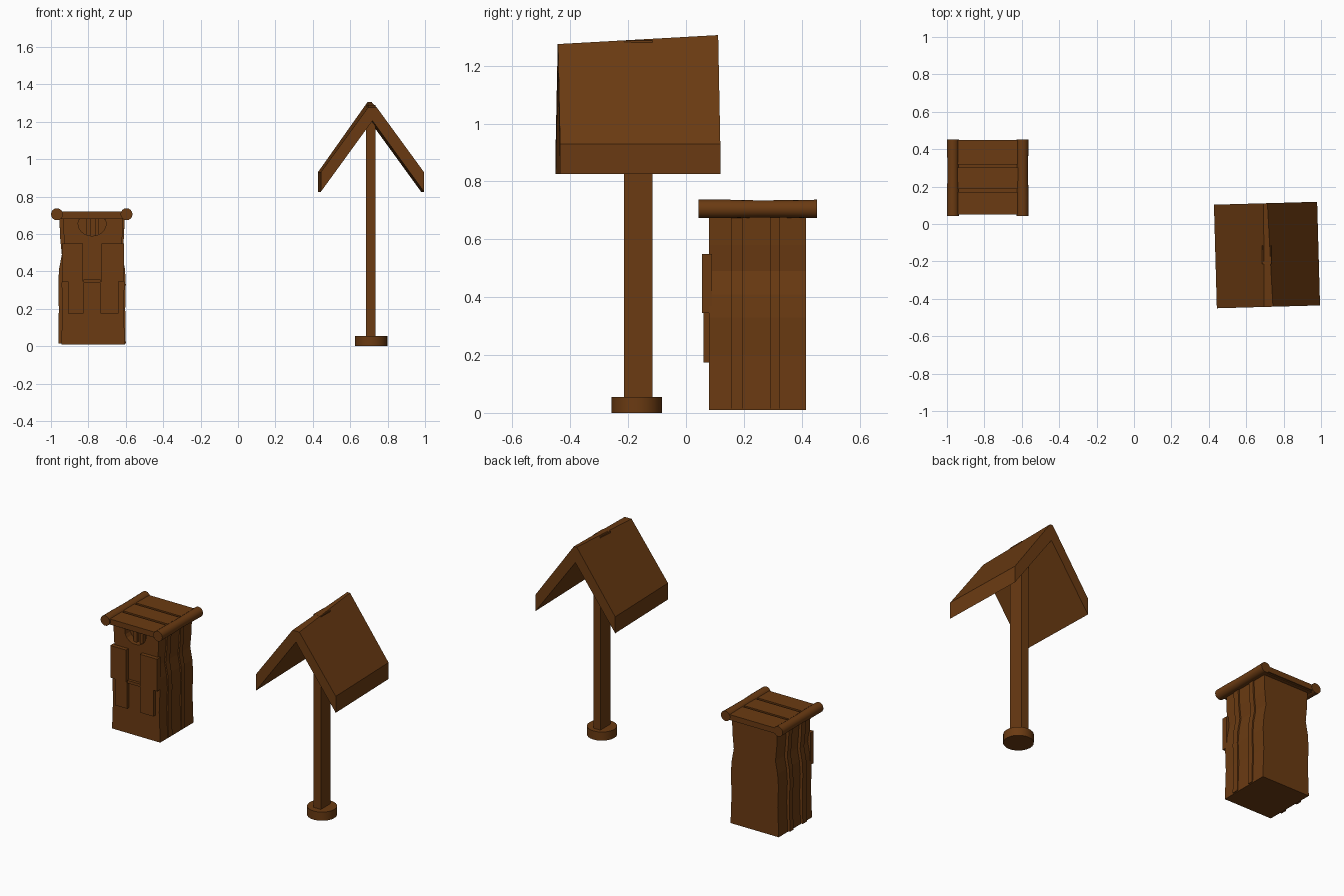
import bpy, bmesh, math
from mathutils import Vector

if "Cube" in bpy.data.objects:
    bpy.data.objects.remove(bpy.data.objects["Cube"])

wood = bpy.data.materials.new("brown_wood")
wood.diffuse_color = (0.145, 0.043, 0.006, 1)
wood.use_nodes = True
wood.node_tree.nodes["Principled BSDF"].inputs["Base Color"].default_value = wood.diffuse_color

def finish(name, bm):
    bmesh.ops.recalc_face_normals(bm, faces=bm.faces)
    me = bpy.data.meshes.new(name)
    bm.to_mesh(me)
    bm.free()
    ob = bpy.data.objects.new(name, me)
    bpy.context.collection.objects.link(ob)
    me.materials.append(wood)
    return ob

def loft(name, rings):
    """Closed solid through a list of matching point rings."""
    bm = bmesh.new()
    vs = [[bm.verts.new(p) for p in r] for r in rings]
    n = len(vs[0])
    for a, b in zip(vs, vs[1:]):
        for i in range(n):
            j = (i + 1) % n
            bm.faces.new((a[i], a[j], b[j], b[i]))
    bm.faces.new(vs[0])
    bm.faces.new(vs[-1])
    return finish(name, bm)

def rect(x0, x1, y0, y1, z):
    return [(x0, y0, z), (x1, y0, z), (x1, y1, z), (x0, y1, z)]

def box(name, x0, x1, y0, y1, z0, z1):
    return loft(name, [rect(x0, x1, y0, y1, z0), rect(x0, x1, y0, y1, z1)])

def rod(name, center, radius, half, axis, sides, taper=None):
    """Round bar along z or y; taper lists radius factors along its length."""
    f = taper or [1, 1]
    c = Vector(center)
    rings = []
    for k, s in enumerate(f):
        t = -half + 2 * half * k / (len(f) - 1)
        ring = []
        for i in range(sides):
            a = 2 * math.pi * i / sides
            u, v = radius * s * math.cos(a), radius * s * math.sin(a)
            ring.append(c + Vector((u, v, t) if axis == "z" else (u, t, v)))
        rings.append(ring)
    return loft(name, rings)

def smooth(ob):
    bpy.ops.object.select_all(action='DESELECT')
    ob.select_set(True)
    bpy.context.view_layer.objects.active = ob
    bpy.ops.object.shade_smooth_by_angle(angle=math.radians(40))

# ---- hut: slightly crooked body (height, half width) ----
CX = -0.775
prof = [(0.01, .17), (.2, .163), (.33, .168), (.41, .162),
        (.49, .147), (.58, .156), (.69, .16)]
body = loft("hut_body", [rect(CX - w, CX + w, .08, .415, z) for z, w in prof])

# round window recess in the front
cutter = rod("window_cutter", (CX - .005, .08, .655), .075, .05, "y", 20)
for v in cutter.data.vertices:
    v.co.z = min(.68, .655 + (v.co.z - .655) * .88)
cutter.hide_render = True
cutter.hide_viewport = True
m = body.modifiers.new("window", 'BOOLEAN')
m.object = cutter
m.solver = 'EXACT'
for i in range(2):
    x = CX - .035 + i * .045
    box(f"window_slat_{i}", x, x + .022, .105, .131, .585, .68)

# wall battens on both sides, following the crooked walls
for side, out in ((-1, .02), (1, .009)):
    for k, (y0, y1, top) in enumerate(((.155, .195, .69), (.29, .325, .68))):
        rings = []
        for z, w in prof:
            xa, xb = CX + side * (w - .02), CX + side * (min(w, .166) + out)
            rings.append(rect(xa, xb, y0, y1, min(max(z, .015), top)))
        loft(f"wall_batten_{'left' if side < 0 else 'right'}_{k}", rings)

# door boards with a slot between them
box("upper_board_left", -.94, -.83, .055, .09, .345, .55)
box("upper_board_right", -.73, -.61, .055, .09, .345, .55)
box("lower_board_left", -.91, -.825, .06, .09, .175, .345)
box("lower_board_right", -.735, -.64, .06, .09, .175, .345)
box("door_crossbar", -.825, -.735, .062, .09, .338, .356)

# hut roof planks and edge logs
for k, (y0, y1) in enumerate(((.052, .17), (.187, .302), (.318, .45))):
    box(f"hut_roof_plank_{k}", -.965, -.60, y0, y1, .685, .72)
box("hut_roof_base", -.955, -.61, .06, .44, .68, .709)
for n, x in (("left", -.968), ("right", -.596)):
    smooth(rod(f"roof_log_{n}", (x, .248, .705), .032, .205, "y", 16, [1, 1, .93, .95, 1]))

# ---- roofed post ----
PX, PY = .711, -.166
smooth(rod("post_base", (.712, -.17, .0275), .087, .0275, "z", 24))
box("post", .685, .735, -.215, -.115, .05, 1.288)

def gable(y, ridge, flat):
    return [(-.276, y, .93), (-.276, y, .825), (0, y, 1.205), (.276, y, .825),
            (.276, y, .93), (flat, y, ridge), (-flat, y, ridge)]

roof = loft("gable_roof", [gable(-.277, 1.275, .024), gable(.277, 1.306, .01)])
roof.location = (PX, PY, 0)
roof.rotation_euler.z = math.radians(1.6)
